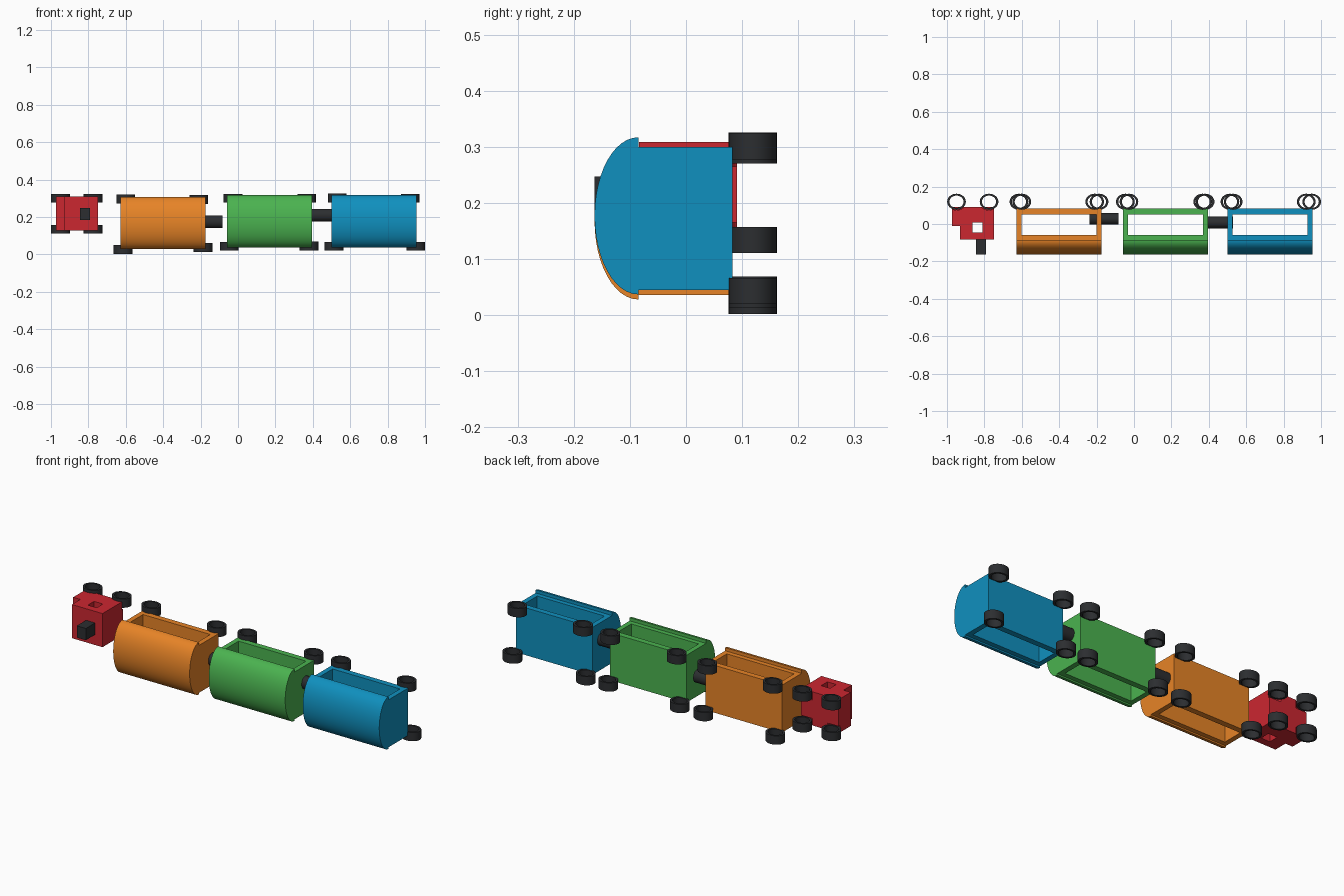
import bpy, bmesh, math
from mathutils import Vector, Matrix

cube = bpy.data.objects.get("Cube")
if cube:
    bpy.data.objects.remove(cube, do_unlink=True)


def material(name, rgb):
    m = bpy.data.materials.new(name)
    m.use_nodes = True
    m.diffuse_color = (*rgb, 1)
    m.node_tree.nodes["Principled BSDF"].inputs["Base Color"].default_value = (*rgb, 1)
    return m


RED = material("red", (0.60, 0.02, 0.03))
ORANGE = material("orange", (0.80, 0.23, 0.02))
GREEN = material("green", (0.07, 0.45, 0.08))
BLUE = material("blue", (0.005, 0.28, 0.52))
BLACK = material("black", (0.025, 0.027, 0.03))


def finish(name, bm, mat, smooth=False):
    bmesh.ops.recalc_face_normals(bm, faces=bm.faces)
    me = bpy.data.meshes.new(name)
    bm.to_mesh(me)
    bm.free()
    ob = bpy.data.objects.new(name, me)
    bpy.context.collection.objects.link(ob)
    if mat:
        me.materials.append(mat)
    bpy.ops.object.select_all(action="DESELECT")
    ob.select_set(True)
    bpy.context.view_layer.objects.active = ob
    if smooth:
        bpy.ops.object.shade_smooth_by_angle(angle=math.radians(30))
    return ob


def prism(name, points, depth, mat, smooth=False):
    """Extrude a closed outline of 3D points along a vector."""
    bm = bmesh.new()
    face = bm.faces.new([bm.verts.new(p) for p in points])
    out = bmesh.ops.extrude_face_region(bm, geom=[face])["geom"]
    verts = [v for v in out if isinstance(v, bmesh.types.BMVert)]
    bmesh.ops.translate(bm, vec=Vector(depth), verts=verts)
    return finish(name, bm, mat, smooth)


def box(name, x, y, z, mat=None):
    pts = [(x[0], y[0], z[0]), (x[1], y[0], z[0]), (x[1], y[1], z[0]), (x[0], y[1], z[0])]
    return prism(name, pts, (0, 0, z[1] - z[0]), mat)


def oval(x, y, z, rx, ry, n=32):
    turns = [math.tau * i / n for i in range(n)]
    return [(x + rx * math.cos(a), y + ry * math.sin(a), z) for a in turns]


def cut(target, cutter):
    cutter.hide_render = True
    mod = target.modifiers.new("opening", "BOOLEAN")
    mod.operation, mod.solver, mod.object = "DIFFERENCE", "EXACT", cutter
    bpy.context.view_layer.objects.active = target
    bpy.ops.object.modifier_apply(modifier=mod.name)
    bpy.data.objects.remove(cutter, do_unlink=True)


def wheel(name, x, z, thick=0.047):
    """Open oval tyre with its axle along z."""
    bm = bmesh.new()
    n, y = 32, 0.119
    rings = []
    for rx, ry, side in ((0.05, 0.043, -1), (0.05, 0.043, 1), (0.038, 0.033, 1), (0.038, 0.033, -1)):
        rings.append([bm.verts.new(p) for p in oval(x, y, z + side * thick / 2, rx, ry, n)])
    for k in range(4):
        a, b = rings[k], rings[(k + 1) % 4]
        for i in range(n):
            j = (i + 1) % n
            bm.faces.new((a[i], a[j], b[j], b[i]))
    return finish(name, bm, BLACK, True)


def wagon(name, x0, dz, mat):
    # Box with a wider rounded drum along the front
    length, mid = 0.455, 0.177 + dz
    pts = [(x0, -0.085, 0.300 + dz), (x0, 0.083, 0.300 + dz),
           (x0, 0.083, 0.045 + dz), (x0, -0.085, 0.045 + dz)]
    n = 24
    for i in range(n + 1):
        a = math.pi * i / n
        pts.append((x0, -0.085 - 0.078 * math.sin(a), mid - 0.14 * math.cos(a)))
    body = prism(name, pts, (length, 0, 0), mat, True)
    cut(body, box("opening_cutter", (x0 + 0.027, x0 + length - 0.027), (-0.06, 0.052), (-0.1, 0.5)))


def coupling(name, x0, y, z):
    pts = [(x0, p[0], p[1]) for p in oval(y, z, 0, 0.031, 0.034)]
    prism(name, pts, (0.155, 0, 0), BLACK, True)


# Engine with stepped hood, window opening and wheel arches
outline = [(-0.973, 0.091), (-0.973, -0.012), (-0.93, -0.012),
           (-0.93, -0.084), (-0.748, -0.084), (-0.748, 0.091)]
cab = prism("engine_body", [(x, y, 0.128) for x, y in outline], (0, 0, 0.181), RED)
cut(cab, box("window_cutter", (-0.863, -0.81), (-0.045, 0.008), (0, 0.5)))
for x in (-0.948, -0.776):
    for z in (0.105, 0.265):
        cut(cab, prism("arch_cutter", oval(x, 0.119, z, 0.052, 0.045), (0, 0, 0.06), None))
box("engine_chimney", (-0.846, -0.792), (-0.163, -0.083), (0.184, 0.247), BLACK)
for side, z in (("lower", 0.134), ("upper", 0.3)):
    wheel(f"engine_{side}_wheel_1", -0.949, z)
    wheel(f"engine_{side}_wheel_2", -0.775, z)

# Wagons: start x, height shift, then lower and upper wheel positions
wagons = {
    "orange_wagon": (-0.629, -0.009, ORANGE, [(-0.615, 0.026), (-0.187, 0.037)], [(-0.6, 0.296), (-0.21, 0.294)]),
    "green_wagon": (-0.06, 0, GREEN, [(-0.046, 0.043), (0.38, 0.045)], [(-0.027, 0.3), (0.367, 0.3)]),
    "blue_wagon": (0.5, 0, BLUE, [(0.513, 0.043), (0.95, 0.043)], [(0.53, 0.302), (0.921, 0.3)]),
}
for name, (x0, dz, mat, lower, upper) in wagons.items():
    wagon(name + "_body", x0, dz, mat)
    for side, spots in (("lower", lower), ("upper", upper)):
        for i, (x, z) in enumerate(spots, 1):
            wheel(f"{name}_{side}_wheel_{i}", x, z)

# Round couplings between the wagons
coupling("rear_coupling", -0.238, 0.027, 0.175)
coupling("front_coupling", 0.375, 0.008, 0.21)
